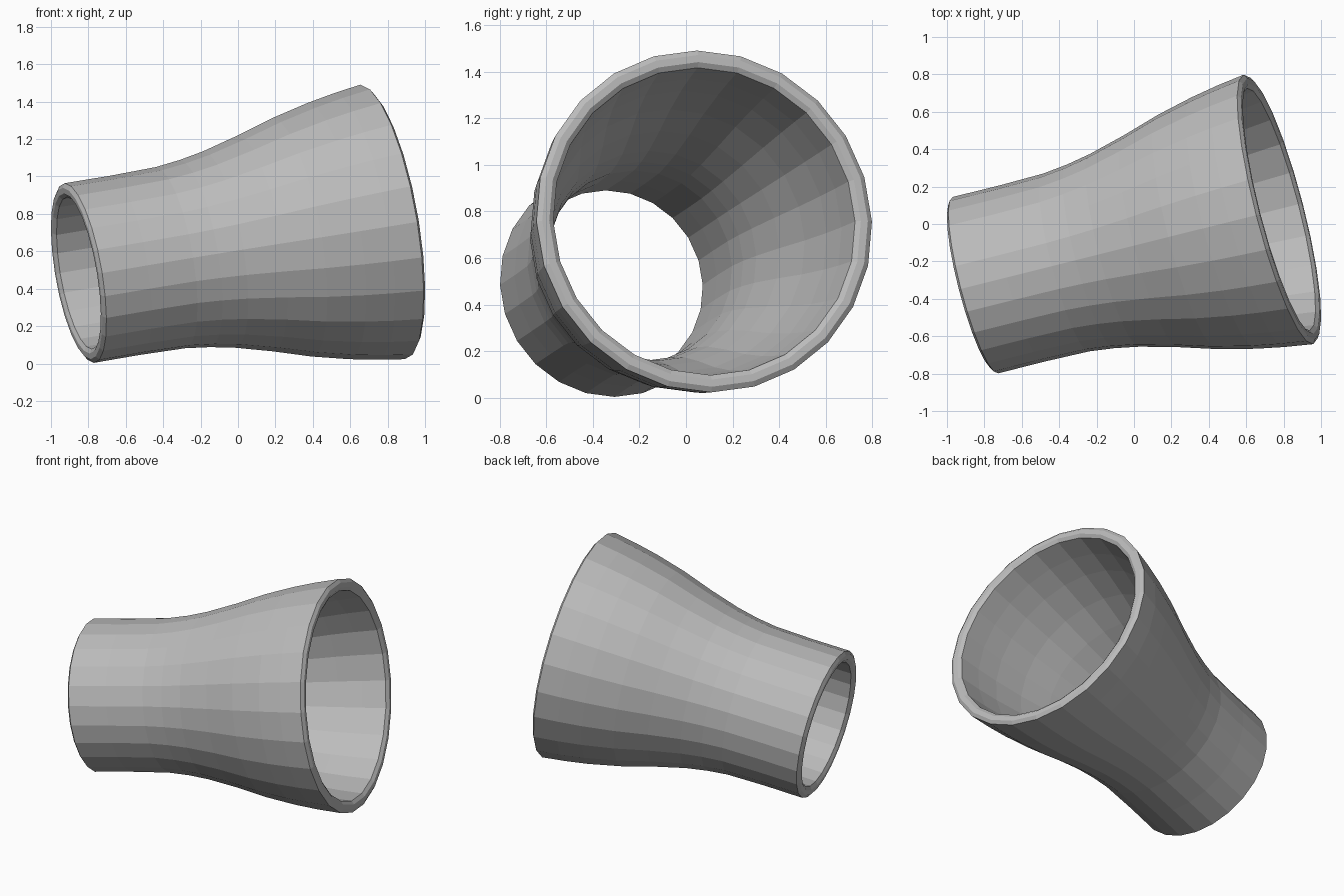
import bpy, bmesh, math
from mathutils import Vector

cube = bpy.data.objects.get("Cube")
if cube:
    bpy.data.objects.remove(cube)

# Axis of the sleeve: centres of the narrow and wide mouths
NARROW = Vector((-0.848, -0.327, 0.484))
WIDE = Vector((0.772, 0.078, 0.757))
NORMAL = Vector((0.955, 0.247, 0.165)).normalized()
SIDE = NORMAL.cross(Vector((0, 0, 1))).normalized()
UP = SIDE.cross(NORMAL)
SEGMENTS, WALL, BEVEL, DEPTH = 24, 0.075, 0.022, 0.015

# Outer radius at fractions of the length
flare = [(0, 0.487), (0.15, 0.486), (0.3, 0.491), (0.38, 0.507), (0.46, 0.532),
         (0.58, 0.585), (0.7, 0.646), (0.82, 0.694), (0.91, 0.722), (1, 0.744)]

# Closed wall section: (fraction, offset along the axis, radius)
r0, r1 = flare[0][1], flare[-1][1]
section = [(f, 0, r) for f, r in flare]
section += [(1, DEPTH, r1 - BEVEL), (1, DEPTH, r1 - WALL + BEVEL)]
section += [(f, 0, r - WALL) for f, r in reversed(flare)]
section += [(0, -DEPTH, r0 - WALL + BEVEL), (0, -DEPTH, r0 - BEVEL)]

# Sweep the section around the axis
bm = bmesh.new()
rings = []
for f, offset, r in section:
    centre = NARROW.lerp(WIDE, f) + NORMAL * offset
    ring = []
    for i in range(SEGMENTS):
        a = math.tau * i / SEGMENTS
        ring.append(bm.verts.new(centre + (SIDE * math.cos(a) + UP * math.sin(a)) * r))
    rings.append(ring)
for k, ring in enumerate(rings):
    following = rings[(k + 1) % len(rings)]
    for i in range(SEGMENTS):
        j = (i + 1) % SEGMENTS
        bm.faces.new((ring[i], ring[j], following[j], following[i]))
bmesh.ops.recalc_face_normals(bm, faces=bm.faces)

mesh = bpy.data.meshes.new("flared_sleeve")
bm.to_mesh(mesh)
bm.free()
sleeve = bpy.data.objects.new("flared_sleeve", mesh)
bpy.context.collection.objects.link(sleeve)

# Plain grey finish
grey = bpy.data.materials.new("plain_grey")
grey.use_nodes = True
colour = (0.5, 0.5, 0.5, 1)
grey.diffuse_color = colour
grey.node_tree.nodes["Principled BSDF"].inputs["Base Color"].default_value = colour
mesh.materials.append(grey)
